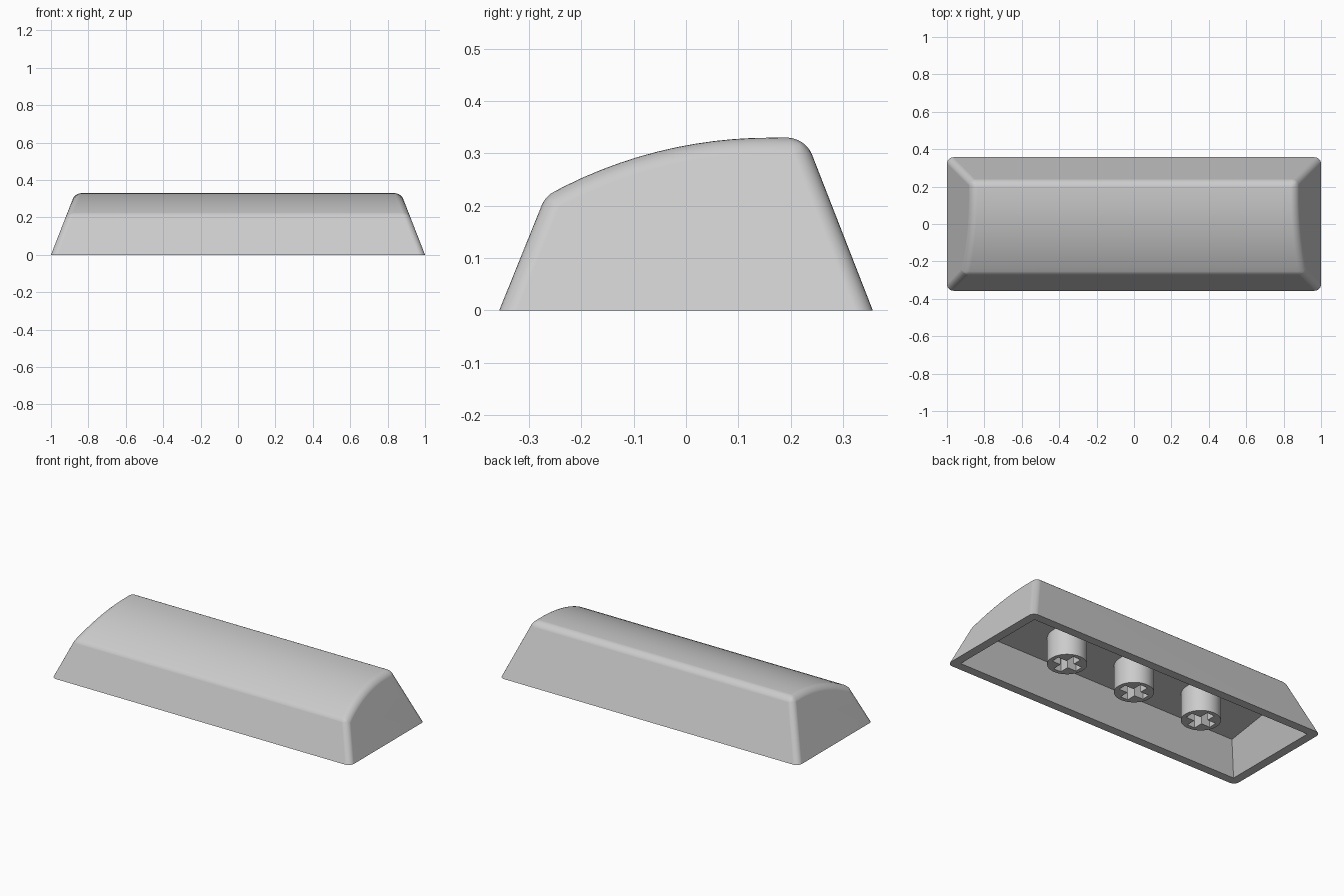
import bpy, bmesh
from math import radians, sqrt

if "Cube" in bpy.data.objects:
    bpy.data.objects.remove(bpy.data.objects["Cube"], do_unlink=True)

TAPER = 0.39           # inward lean of every wall per unit of height
HALF_X, HALF_Y = 1.0, 0.357
TOP, WALL = 0.33, 0.052

grey = bpy.data.materials.new("grey_plastic")
grey.use_nodes = True
grey.diffuse_color = (0.6, 0.6, 0.6, 1)
grey.node_tree.nodes["Principled BSDF"].inputs["Base Color"].default_value = (0.6, 0.6, 0.6, 1)


def make_object(name, bm):
    bmesh.ops.recalc_face_normals(bm, faces=bm.faces)
    mesh = bpy.data.meshes.new(name)
    bm.to_mesh(mesh)
    bm.free()
    mesh.materials.append(grey)
    obj = bpy.data.objects.new(name, mesh)
    bpy.context.collection.objects.link(obj)
    return obj


def tapered_prism(profile, half_x):
    """Side profile (y, z) stretched along x, with leaning end walls."""
    bm = bmesh.new()
    ends = [[bm.verts.new((s * (half_x - TAPER * z), y, z)) for y, z in profile] for s in (-1, 1)]
    for end in ends:
        bm.faces.new(end)
    n = len(profile)
    for i in range(n):
        j = (i + 1) % n
        bm.faces.new((ends[0][i], ends[0][j], ends[1][j], ends[1][i]))
    return bm


def make_active(obj):
    bpy.ops.object.select_all(action='DESELECT')
    obj.select_set(True)
    bpy.context.view_layer.objects.active = obj


def apply(obj, kind, **settings):
    make_active(obj)
    mod = obj.modifiers.new(kind, kind)
    for key, value in settings.items():
        setattr(mod, key, value)
    bpy.ops.object.modifier_apply(modifier=mod.name)


def cut(obj, cutter):
    cutter.hide_render = True
    apply(obj, 'BOOLEAN', object=cutter, operation='DIFFERENCE', solver='EXACT')
    bpy.data.objects.remove(cutter, do_unlink=True)


def smooth(obj):
    make_active(obj)
    bpy.ops.object.shade_smooth_by_angle(angle=radians(30))
    apply(obj, 'WEIGHTED_NORMAL', keep_sharp=True)


# Outer cap: arched top falling toward the front
CREST_Y, RADIUS, STEPS = 0.16, 0.876, 12
front_y = -0.269
arch = []
for i in range(STEPS + 1):
    y = front_y + (CREST_Y - front_y) * i / STEPS
    arch.append((y, TOP - RADIUS + sqrt(RADIUS ** 2 - (y - CREST_Y) ** 2)))
back_y = HALF_Y - TAPER * TOP
profile = [(-HALF_Y, 0)] + arch + [(back_y, TOP), (HALF_Y, 0)]
bm = tapered_prism(profile, HALF_X)

# Round the corners and the top rim, leaving the base edge sharp
weight = bm.edges.layers.float.new("bevel_weight_edge")
for e in bm.edges:
    a, b = e.verts
    if max(a.co.z, b.co.z) < 0.001 or (a.co.x * b.co.x < 0 and front_y + 0.001 < a.co.y < back_y - 0.001):
        continue
    is_front_rim = a.co.x * b.co.x < 0 and a.co.y < 0
    e[weight] = 0.5 if is_front_rim else 1.0
cap = make_object("cap_shell", bm)
apply(cap, 'BEVEL', limit_method='WEIGHT', width=0.033, segments=6, use_clamp_overlap=False)

# Hollow underside with a gently sloping ceiling
inner_y, low = HALF_Y - WALL, -0.02
ceiling_front, ceiling_back = 0.18, 0.23
cavity = [(-inner_y + TAPER * low, low),
          (-inner_y + TAPER * ceiling_front, ceiling_front),
          (inner_y - TAPER * ceiling_back, ceiling_back),
          (inner_y - TAPER * low, low)]
cut(cap, make_object("cavity_cutter", tapered_prism(cavity, HALF_X - WALL)))
smooth(cap)

# Three mounting stems with cross-shaped sockets
STEM_BOTTOM, STEM_TOP, STEM_R = 0.04, 0.24, 0.107
for label, x in (("right", -0.465), ("middle", 0), ("left", 0.465)):
    bm = bmesh.new()
    bmesh.ops.create_cone(bm, cap_ends=True, segments=48, radius1=STEM_R, radius2=STEM_R,
                          depth=STEM_TOP - STEM_BOTTOM)
    bmesh.ops.translate(bm, verts=bm.verts, vec=(x, 0, (STEM_TOP + STEM_BOTTOM) / 2))
    stem = make_object(label + "_stem", bm)
    for size in ((0.164, 0.05, 0.3), (0.05, 0.164, 0.3)):
        bm = bmesh.new()
        bmesh.ops.create_cube(bm, size=1)
        bmesh.ops.scale(bm, verts=bm.verts, vec=size)
        bmesh.ops.translate(bm, verts=bm.verts, vec=(x, 0, 0.04))
        cut(stem, make_object("socket_cutter", bm))
    smooth(stem)
